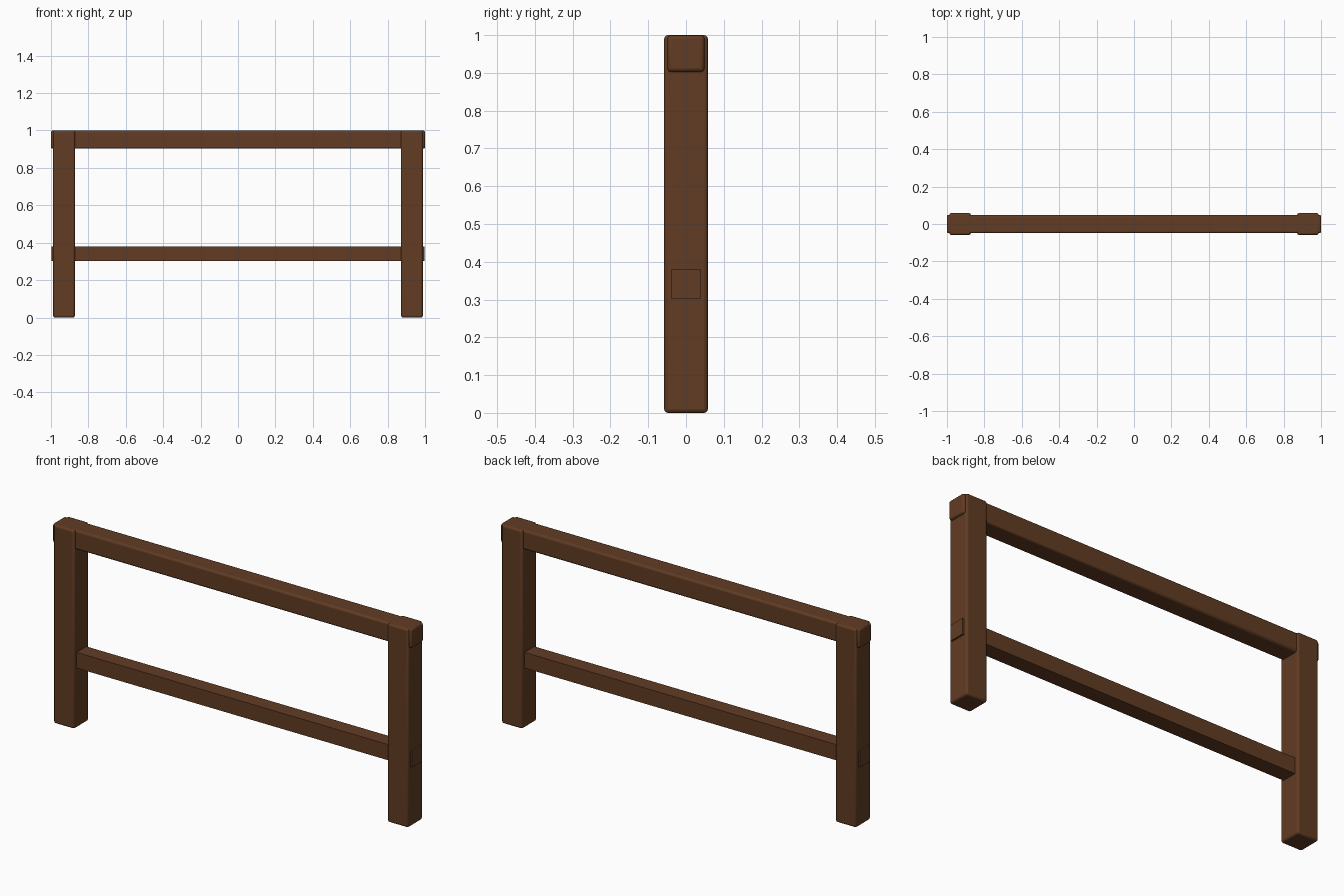
import bpy

cube = bpy.data.objects.get("Cube")
if cube:
    bpy.data.objects.remove(cube, do_unlink=True)

# Brown timber
wood = bpy.data.materials.new("brown_wood")
wood.use_nodes = True
colour = (0.12, 0.045, 0.017, 1)
wood.diffuse_color = colour
shader = wood.node_tree.nodes["Principled BSDF"]
shader.inputs["Base Color"].default_value = colour
shader.inputs["Roughness"].default_value = 0.8


def beam(name, size, centre, bevel=0):
    """Add a box-shaped timber, with rounded edges if bevel is set."""
    bpy.ops.mesh.primitive_cube_add(size=1, location=centre)
    obj = bpy.context.object
    obj.name = name
    obj.scale = size
    bpy.ops.object.transform_apply(location=False, rotation=False, scale=True)
    obj.data.materials.append(wood)
    if bevel:
        mod = obj.modifiers.new("rounded_edges", "BEVEL")
        mod.width = bevel
        mod.segments = 3
        bpy.ops.object.shade_smooth_by_angle()
    return obj


# Upright posts
for side, name in ((1, "left_post"), (-1, "right_post")):
    beam(name, (0.116, 0.116, 1), (side * 0.93, 0, 0.5), 0.01)

# Rails, with ends poking through the posts
beam("top_rail", (2, 0.098, 0.097), (0, 0, 0.951), 0.01)
beam("lower_rail", (1.994, 0.078, 0.079), (0, 0, 0.341))
